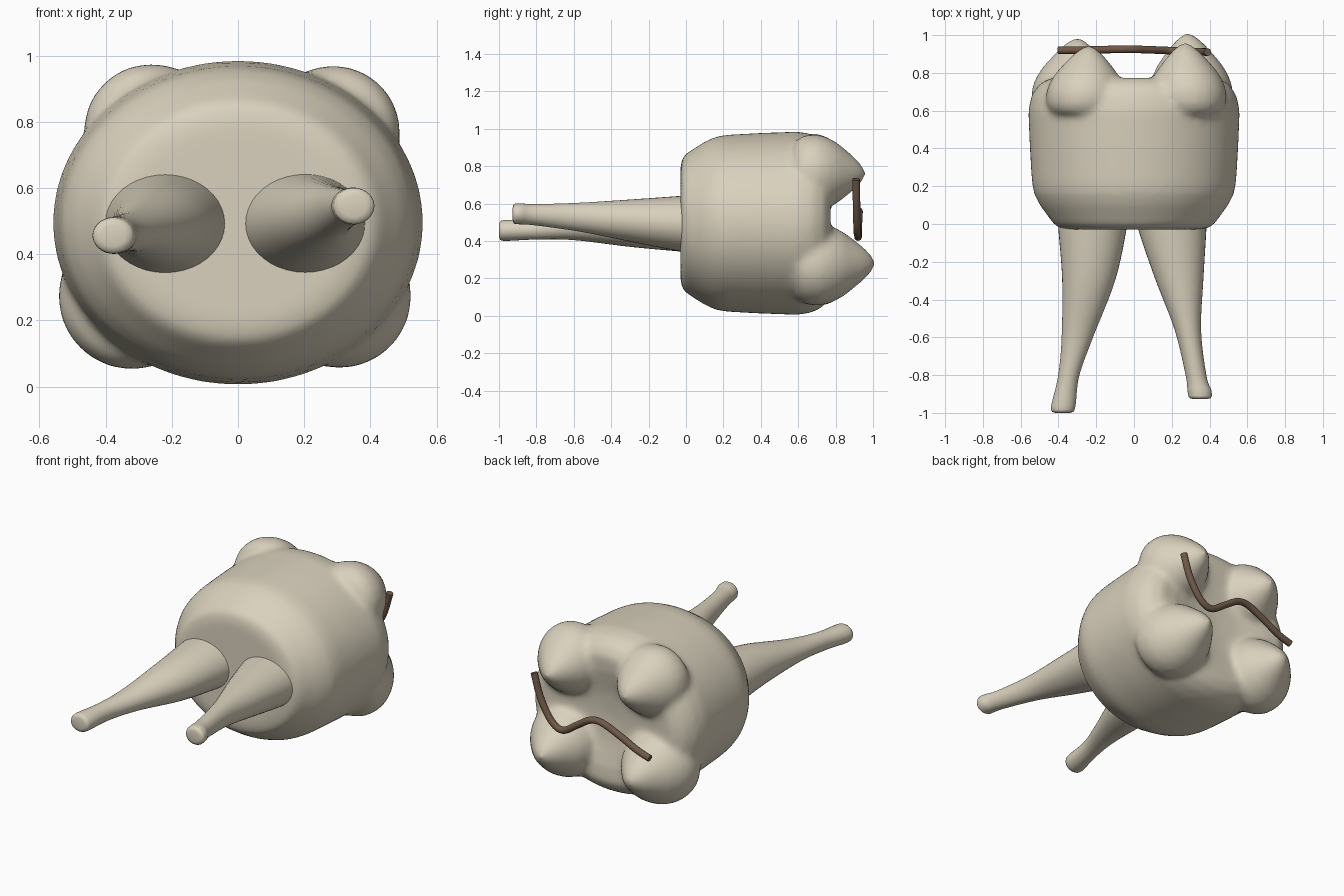
import bpy, bmesh, math
from mathutils import Vector

if "Cube" in bpy.data.objects:
    bpy.data.objects.remove(bpy.data.objects["Cube"])


def material(name, rgb):
    m = bpy.data.materials.new(name)
    m.diffuse_color = (*rgb, 1)
    m.use_nodes = True
    m.node_tree.nodes["Principled BSDF"].inputs["Base Color"].default_value = m.diffuse_color
    return m


ENAMEL = material("ivory enamel", (0.70, 0.64, 0.51))
BROWN = material("brown wire", (0.16, 0.10, 0.065))


def loft(bm, rings, seg=48):
    """Closed skin through ellipses (x, y, z, rx, rz) stacked along y."""
    loops = []
    for x, y, z, rx, rz in rings:
        loops.append([bm.verts.new((x + rx * math.cos(2 * math.pi * i / seg), y,
                                    z + rz * math.sin(2 * math.pi * i / seg))) for i in range(seg)])
    for a, b in zip(loops, loops[1:]):
        for i in range(seg):
            j = (i + 1) % seg
            bm.faces.new((a[i], a[j], b[j], b[i]))
    bm.faces.new(loops[0])
    bm.faces.new(loops[-1])


def finish(bm, name, mat):
    bmesh.ops.recalc_face_normals(bm, faces=bm.faces)
    me = bpy.data.meshes.new(name)
    bm.to_mesh(me)
    bm.free()
    me.materials.append(mat)
    for p in me.polygons:
        p.use_smooth = True
    ob = bpy.data.objects.new(name, me)
    bpy.context.collection.objects.link(ob)
    return ob


def spline(pts, steps=6):
    """Catmull-Rom through tuples of any length."""
    p = [Vector(q) for q in pts]
    p = [p[0] * 2 - p[1]] + p + [p[-1] * 2 - p[-2]]
    out = []
    for k in range(1, len(p) - 2):
        a, b, c, d = p[k - 1:k + 3]
        for s in range(steps):
            t = s / steps
            out.append(0.5 * (2 * b + (c - a) * t + (2 * a - 5 * b + 4 * c - d) * t * t
                              + (3 * b - a - 3 * c + d) * t ** 3))
    return out + [p[-2]]


# Crown: elliptical barrel with a dished biting surface and four pointed cusps
bm = bmesh.new()
body = [(-0.03, 0.62), (-0.02, 0.71), (0.0, 0.76), (0.1, 0.89), (0.16, 0.945), (0.22, 0.965),
        (0.4, 0.985), (0.6, 1.0), (0.68, 0.97), (0.74, 0.9), (0.775, 0.78), (0.77, 0.6),
        (0.74, 0.3), (0.73, 0.05)]
loft(bm, [(0, y, 0.495, 0.56 * f, 0.49 * f) for y, f in body], 64)
cusp = [(0.56, 0.12), (0.60, 0.185), (0.65, 0.21), (0.72, 0.215), (0.78, 0.20), (0.84, 0.17),
        (0.90, 0.125), (0.95, 0.085), (0.985, 0.05), (1.01, 0.015)]
for x, z, size, tip, tx, tz in [(-0.27, 0.775, 0.96, 0.945, -0.24, 0.76),
                                (0.295, 0.77, 0.95, 0.96, 0.27, 0.76),
                                (-0.33, 0.275, 1.04, 0.985, -0.30, 0.27),
                                (0.315, 0.27, 1.02, 1.01, 0.285, 0.28)]:
    rings = []
    for y, r in cusp:
        t = (y - 0.56) / 0.45
        rings.append((x + (tx - x) * t, 0.56 + t * (tip - 0.56), z + (tz - z) * t, r * size, r * size))
    loft(bm, rings, 32)
crown = finish(bm, "crown", ENAMEL)
rm = crown.modifiers.new("blend", 'REMESH')
rm.mode = 'VOXEL'
rm.voxel_size = 0.016
rm.use_smooth_shade = True
sm = crown.modifiers.new("soften", 'SMOOTH')
sm.factor = 0.5
sm.iterations = 14

# Roots: tapering, bent prongs (x, y, z, rx, rz)
roots = {
    "left_root": [(-0.22, 0.05, 0.49, 0.185, 0.152), (-0.22, -0.03, 0.492, 0.18, 0.148),
                  (-0.24, -0.3, 0.487, 0.14, 0.118), (-0.30, -0.6, 0.473, 0.083, 0.068),
                  (-0.345, -0.8, 0.463, 0.056, 0.055), (-0.372, -0.95, 0.457, 0.064, 0.056),
                  (-0.377, -0.985, 0.456, 0.062, 0.054)],
    "right_root": [(0.20, 0.05, 0.495, 0.185, 0.152), (0.203, -0.03, 0.493, 0.18, 0.148),
                   (0.238, -0.28, 0.508, 0.13, 0.115), (0.285, -0.56, 0.527, 0.07, 0.078),
                   (0.328, -0.8, 0.54, 0.055, 0.057), (0.346, -0.88, 0.545, 0.063, 0.056),
                   (0.35, -0.912, 0.545, 0.062, 0.055)],
}
for name, pts in roots.items():
    rings = [tuple(v) for v in spline(pts)]
    x, y, z, rx, rz = rings[-1]
    rings += [(x, y - 0.01, z, rx * 0.9, rz * 0.9), (x, y - 0.015, z, rx * 0.6, rz * 0.6)]
    bm = bmesh.new()
    loft(bm, rings, 40)
    finish(bm, name, ENAMEL)

# Wavy brown wire running across the biting surface
path = spline([(0.39, 0.91, 0.73), (0.345, 0.912, 0.59), (0.27, 0.915, 0.47), (0.19, 0.918, 0.435),
               (0.09, 0.922, 0.495), (0.0, 0.925, 0.55), (-0.08, 0.925, 0.555),
               (-0.2, 0.922, 0.505), (-0.31, 0.92, 0.45), (-0.40, 0.92, 0.42)], 8)
bm = bmesh.new()
loops, n, r = [], 16, 0.02
for i, p in enumerate(path):
    t = (path[min(i + 1, len(path) - 1)] - path[max(i - 1, 0)]).normalized()
    u = t.cross(Vector((0, 1, 0))).normalized()
    v = t.cross(u)
    loops.append([bm.verts.new(p + r * (u * math.cos(2 * math.pi * k / n) + v * math.sin(2 * math.pi * k / n)))
                  for k in range(n)])
for a, b in zip(loops, loops[1:]):
    for k in range(n):
        bm.faces.new((a[k], a[(k + 1) % n], b[(k + 1) % n], b[k]))
bm.faces.new(loops[0])
bm.faces.new(loops[-1])
wire = finish(bm, "wire", BROWN)
for p in wire.data.polygons:
    p.use_smooth = len(p.vertices) == 4
